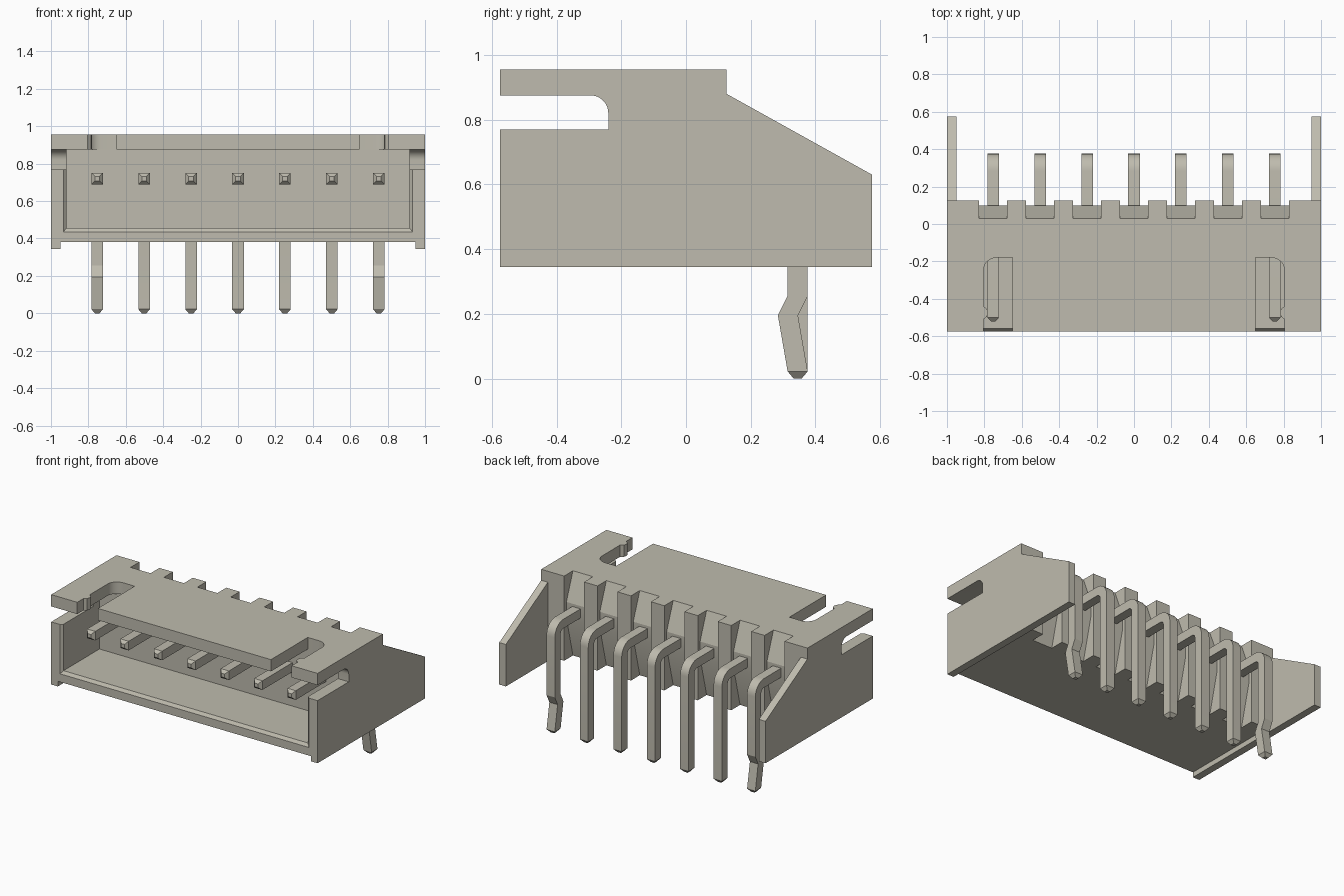
import bpy, bmesh, math
from mathutils import Vector

cube = bpy.data.objects.get("Cube")
if cube:
    bpy.data.objects.remove(cube, do_unlink=True)

COLOUR = (0.52, 0.5, 0.425, 1)
mat = bpy.data.materials.new("warm_grey")
mat.use_nodes = True
mat.diffuse_color = COLOUR
bsdf = next(n for n in mat.node_tree.nodes if n.type == 'BSDF_PRINCIPLED')
bsdf.inputs["Base Color"].default_value = COLOUR


def loft(name, rings):
    """Closed solid through rings with equal point counts."""
    bm = bmesh.new()
    loops = [[bm.verts.new(p) for p in ring] for ring in rings]
    n = len(loops[0])
    for a, b in zip(loops, loops[1:]):
        for i in range(n):
            j = (i + 1) % n
            bm.faces.new((a[i], a[j], b[j], b[i]))
    bm.faces.new(loops[0])
    bm.faces.new(loops[-1])
    bmesh.ops.recalc_face_normals(bm, faces=bm.faces)
    mesh = bpy.data.meshes.new(name)
    bm.to_mesh(mesh)
    bm.free()
    mesh.materials.append(mat)
    obj = bpy.data.objects.new(name, mesh)
    bpy.context.collection.objects.link(obj)
    return obj


def side_prism(name, profile, x0, x1):
    """Extrude a (y, z) profile along x."""
    return loft(name, [[(x, y, z) for y, z in profile] for x in (x0, x1)])


def flat_prism(name, outline, z0, z1):
    """Extrude an (x, y) outline along z."""
    return loft(name, [[(x, y, z) for x, y in outline] for z in (z0, z1)])


def box(name, x0, x1, y0, y1, z0, z1):
    return side_prism(name, [(y0, z0), (y1, z0), (y1, z1), (y0, z1)], x0, x1)


def arc(cx, cy, r, start, end, steps=8):
    angles = [math.radians(start + (end - start) * i / steps) for i in range(steps + 1)]
    return [(cx + r * math.cos(a), cy + r * math.sin(a)) for a in angles]


def smooth(obj):
    bpy.ops.object.select_all(action='DESELECT')
    obj.select_set(True)
    bpy.context.view_layer.objects.active = obj
    bpy.ops.object.shade_smooth_by_angle(angle=math.radians(15))


PITCH = 0.251
pin_xs = [PITCH * i for i in range(-3, 4)]

# Housing: full side silhouette, then hollowed out
housing = side_prism("housing", [
    (-0.575, 0.345), (0.575, 0.345), (0.575, 0.63),
    (0.125, 0.88), (0.125, 0.955), (-0.575, 0.955)], -1, 1)

cutters = [
    box("rear_gap", -0.95, 0.95, 0.125, 0.7, 0.2, 1.1),
    box("underside_gap", -0.95, 0.95, -0.7, 0.7, 0.2, 0.38),
]

# Front cavity with a chamfered mouth
cutters.append(loft("cavity", [
    [(-w, y, z), (w, y, z), (w, y, 0.875), (-w, y, 0.875)]
    for y, w, z in ((-0.59, 0.95, 0.415), (-0.56, 0.918, 0.455), (-0.175, 0.918, 0.455))]))

# Side slots and roof notches, mirrored left and right
slot = [(-0.7, 0.77), (-0.24, 0.77)] + arc(-0.295, 0.82, 0.055, 0, 90) + [(-0.7, 0.875)]
notch = [(0.65, -0.7), (0.805, -0.7), (0.805, -0.51), (0.786, -0.495), (0.78, -0.475),
         (0.786, -0.455), (0.805, -0.44)] + arc(0.735, -0.25, 0.07, 0, 90) + [(0.65, -0.18)]
for s in (-1, 1):
    cutters.append(side_prism("side_slot", slot, s * 0.9, s * 1.1))
    cutters.append(flat_prism("roof_notch", [(s * x, y) for x, y in notch], 0.8, 1.1))

# Rear recesses around each pin, sloping out to a flat pad
recess = [(0.03, 1.0), (0.03, 0.955), (0.10, 0.77), (0.10, 0.66), (0.03, 0.38),
          (0.03, 0.3), (0.2, 0.3), (0.2, 1.0)]
for x in pin_xs:
    cutters.append(side_prism("rear_recess", recess, x - 0.075, x + 0.075))

for cutter in cutters:
    cutter.hide_render = True
    mod = housing.modifiers.new(cutter.name, 'BOOLEAN')
    mod.operation = 'DIFFERENCE'
    mod.solver = 'EXACT'
    mod.object = cutter

# Bake the cuts and drop the cutters
bpy.context.view_layer.update()
graph = bpy.context.evaluated_depsgraph_get()
baked = bpy.data.meshes.new_from_object(housing.evaluated_get(graph))
housing.modifiers.clear()
housing.data = baked
for cutter in cutters:
    bpy.data.objects.remove(cutter, do_unlink=True)
smooth(housing)


# Pins: square wire, bent down at the rear, pointed at both ends
def make_pin(index, x, kinked):
    h = 0.031
    up, back = Vector((0, 1)), Vector((1, 0))
    stations = [((-0.52, 0.72), up, 0.4), ((-0.5, 0.72), up, 1)]
    for i in range(9):
        a = math.radians(90 - 90 * i / 8)
        n = Vector((math.cos(a), math.sin(a)))
        stations.append((Vector((0.285, 0.66)) + n * 0.06, n, 1))
    if kinked:
        stations += [((0.345, 0.255), back, 1), ((0.315, 0.195), back, 1)]
    stations += [((0.345, 0.022), back, 1), ((0.345, 0), back, 0.4)]
    rings = []
    for centre, n, scale in stations:
        r = h * scale
        a, b = Vector(centre) - n * r, Vector(centre) + n * r
        rings.append([(x - r, *a), (x + r, *a), (x + r, *b), (x - r, *b)])
    smooth(loft(f"pin_{index}", rings))


for i, x in enumerate(pin_xs):
    make_pin(i + 1, x, i in (0, len(pin_xs) - 1))
